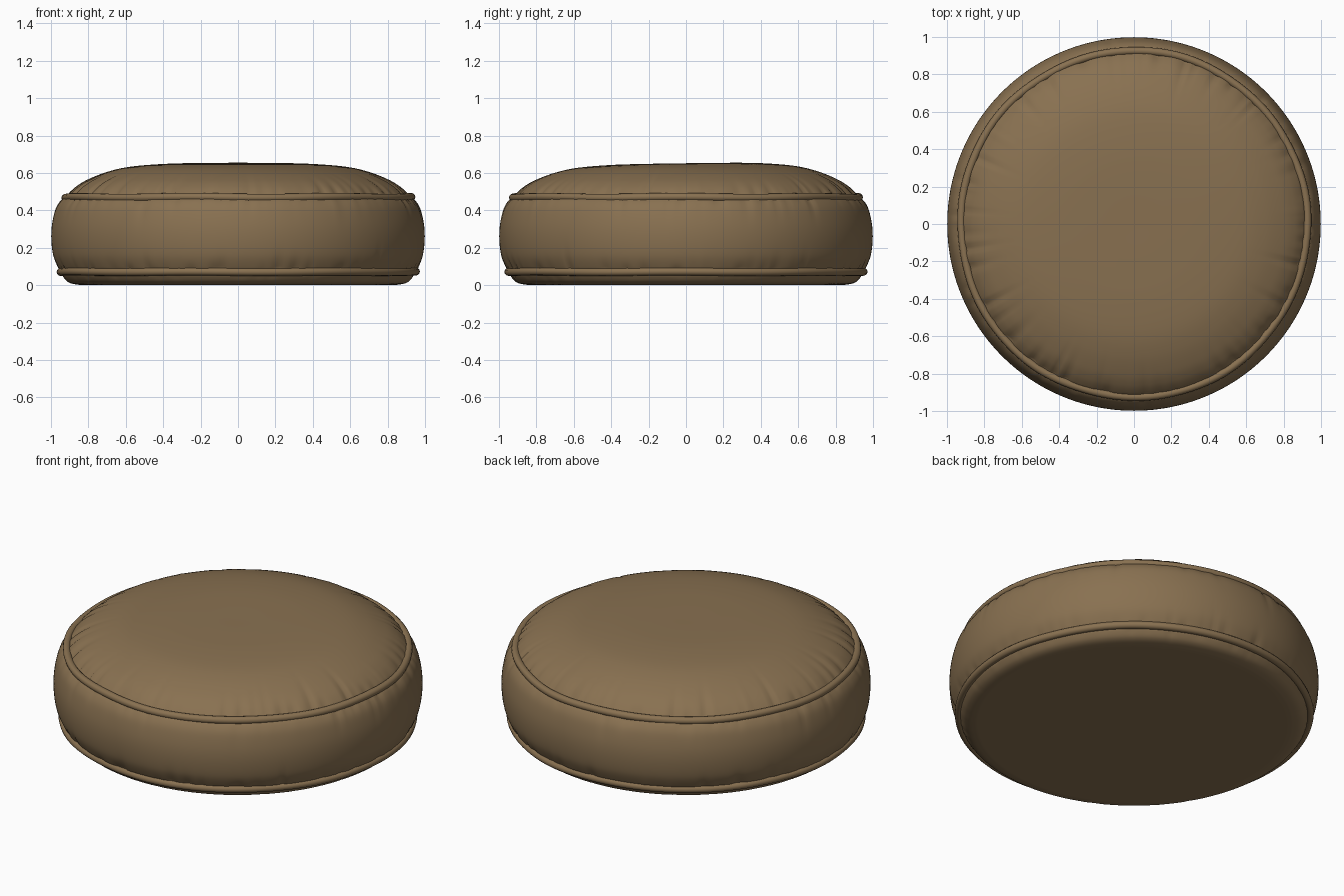
import bpy, bmesh, math, random
from mathutils import Vector
from mathutils.geometry import interpolate_bezier

random.seed(7)
SEGMENTS = 320
TAU = math.tau

cube = bpy.data.objects.get("Cube")
if cube:
    bpy.data.objects.remove(cube, do_unlink=True)

leather = bpy.data.materials.new("brown leather")
leather.use_nodes = True
colour = (0.25, 0.165, 0.082, 1)
leather.diffuse_color = colour
leather.node_tree.nodes["Principled BSDF"].inputs["Base Color"].default_value = colour


def smooth_profile(points, steps=8):
    """Smooth (radius, height) curve through the given points."""
    p = [Vector((r, z, 0)) for r, z in points]
    p = [2 * p[0] - p[1]] + p + [2 * p[-1] - p[-2]]
    out = []
    for a, b, c, d in zip(p, p[1:], p[2:], p[3:]):
        out += interpolate_bezier(b, b + (c - a) / 6, c - (d - b) / 6, c, steps + 1)[:-1]
    return out + [p[-2]]


def make_folds(count, depth, length):
    """Random gathers: angle, angular width, depth and reach from the seam."""
    return [((i + random.uniform(-0.4, 0.4)) * TAU / count, random.uniform(0.012, 0.028),
             depth * random.uniform(-0.3, 1.0), length * random.uniform(0.4, 1.3))
            for i in range(count)]


def fold_depth(folds, angle, distance):
    total = 0
    for centre, width, depth, length in folds:
        delta = (angle - centre + math.pi) % TAU - math.pi
        if abs(delta) < 4 * width:
            reach = distance / length
            total += depth * math.exp(-(delta / width) ** 2 - reach ** 2) * min(1, distance / 0.03)
    return total


def finish(name, bm):
    bmesh.ops.recalc_face_normals(bm, faces=bm.faces)
    mesh = bpy.data.meshes.new(name)
    bm.to_mesh(mesh)
    bm.free()
    mesh.materials.append(leather)
    mesh.shade_smooth()
    obj = bpy.data.objects.new(name, mesh)
    bpy.context.collection.objects.link(obj)
    return obj


def panel(name, points, start_folds=None, end_folds=None, slope=0):
    """Revolve a profile, pressing gathers in from its seam ends."""
    profile = smooth_profile(points)
    lengths = [0]
    for a, b in zip(profile, profile[1:]):
        lengths.append(lengths[-1] + (b - a).length)
    bm = bmesh.new()
    rings = []
    for i, p in enumerate(profile):
        if p.x < 0.001:
            rings.append([bm.verts.new((0, 0, p.y))] * SEGMENTS)
            continue
        tangent = (profile[min(i + 1, len(profile) - 1)] - profile[max(i - 1, 0)]).normalized()
        ring = []
        for s in range(SEGMENTS):
            angle = s * TAU / SEGMENTS
            press = 0
            if start_folds:
                press += fold_depth(start_folds, angle, lengths[i])
            if end_folds:
                press += fold_depth(end_folds, angle, lengths[-1] - lengths[i])
            r = p.x - tangent.y * press
            z = p.y + tangent.x * press
            y = r * math.sin(angle)
            z += slope * y * max(0, 1 - (p.x / 0.92) ** 2)
            ring.append(bm.verts.new((r * math.cos(angle), y, z)))
        rings.append(ring)
    for low, high in zip(rings, rings[1:]):
        for s in range(SEGMENTS):
            t = (s + 1) % SEGMENTS
            corners = list(dict.fromkeys((low[s], low[t], high[t], high[s])))
            bm.faces.new(corners)
    return finish(name, bm)


def piping(name, radius, height, thickness, wobble):
    """Slightly uneven rounded cord sewn along a seam."""
    bm = bmesh.new()
    sides = 12
    rings = []
    for s in range(SEGMENTS):
        a = s * TAU / SEGMENTS
        r = radius + wobble * (math.sin(5 * a + 1) + 0.6 * math.sin(11 * a))
        z = height + wobble * math.sin(7 * a + 2)
        ring = []
        for k in range(sides):
            b = k * TAU / sides
            rr = r + thickness * math.cos(b)
            ring.append(bm.verts.new((rr * math.cos(a), rr * math.sin(a),
                                      z + thickness * math.sin(b))))
        rings.append(ring)
    for s in range(SEGMENTS):
        low, high = rings[s], rings[(s + 1) % SEGMENTS]
        for k in range(sides):
            n = (k + 1) % sides
            bm.faces.new((low[k], high[k], high[n], low[n]))
    return finish(name, bm)


# Domed top cover, gathered at its rim
panel("top_cover",
      [(0.925, 0.465), (0.9, 0.497), (0.86, 0.532), (0.8, 0.567), (0.7, 0.606),
       (0.58, 0.633), (0.4, 0.648), (0.2, 0.652), (0, 0.652)],
      start_folds=make_folds(80, 0.014, 0.13), slope=0.015)

# Bulging side band, gathered at both seams
panel("side_band",
      [(0.945, 0.07), (0.965, 0.1), (0.988, 0.16), (0.998, 0.24), (0.995, 0.32),
       (0.978, 0.4), (0.955, 0.445), (0.925, 0.472)],
      start_folds=make_folds(80, 0.010, 0.08), end_folds=make_folds(80, 0.010, 0.10))

# Flat base with a rounded rim
panel("base_cover",
      [(0, 0.004), (0.5, 0.003), (0.8, 0.002), (0.87, 0.005), (0.91, 0.018),
       (0.935, 0.045), (0.945, 0.07)],
      end_folds=make_folds(60, 0.006, 0.06))

# Cords on the two seams
piping("top_piping", 0.925, 0.47, 0.021, 0.0025)
piping("bottom_piping", 0.95, 0.072, 0.021, 0.0015)
